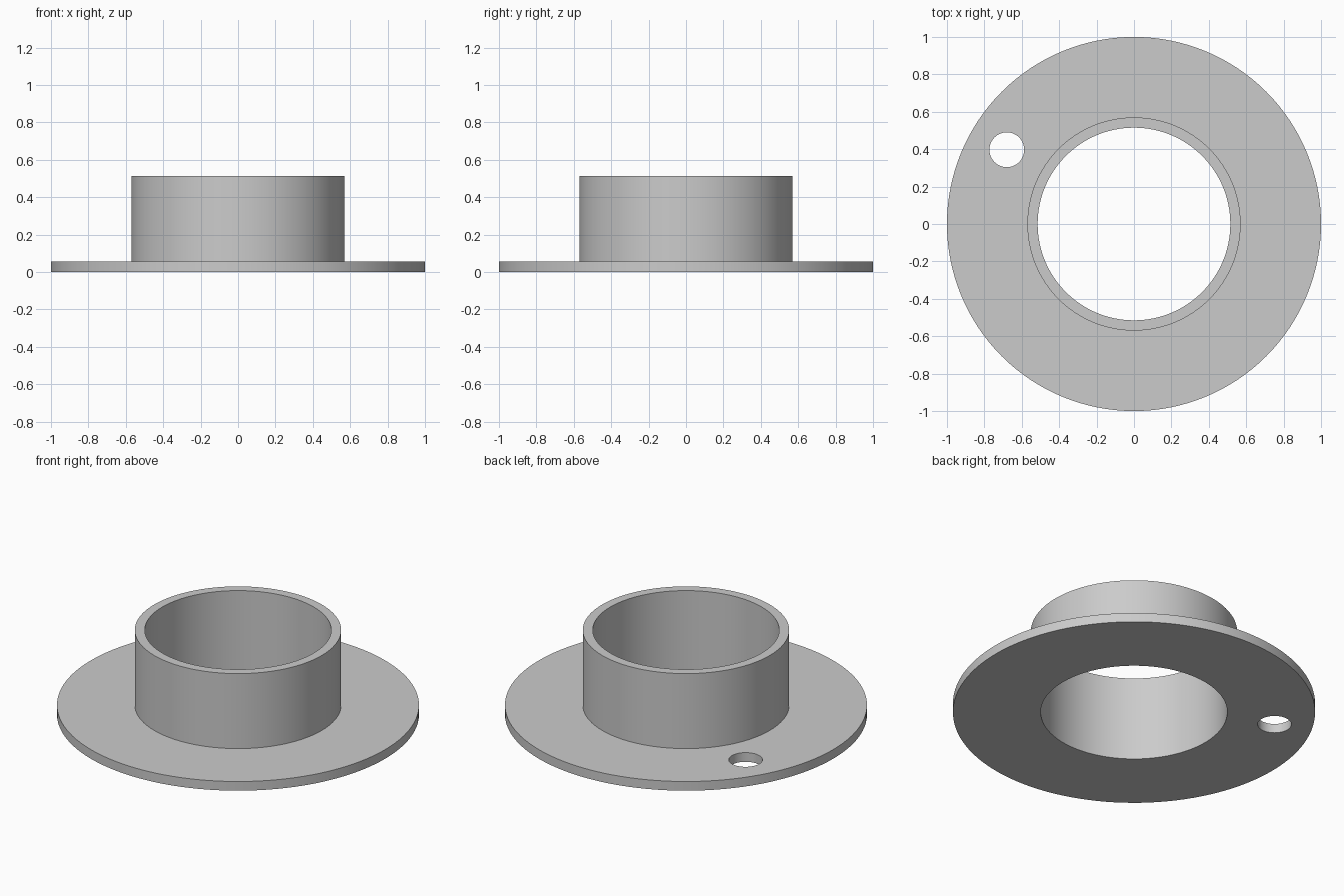
import bpy
import bmesh
from math import pi, radians
from mathutils import Vector

SEGMENTS = 128

cube = bpy.data.objects.get("Cube")
if cube:
    bpy.data.objects.remove(cube, do_unlink=True)

# Plain grey finish
grey = bpy.data.materials.new("plain_grey")
grey.use_nodes = True
colour = (0.6, 0.6, 0.6, 1)
grey.diffuse_color = colour
grey.node_tree.nodes["Principled BSDF"].inputs["Base Color"].default_value = colour


def lathe(name, profile):
    """Spin a closed (radius, height) profile around the z axis."""
    bm = bmesh.new()
    verts = [bm.verts.new((r, 0, z)) for r, z in profile]
    edges = [bm.edges.new((v, verts[(i + 1) % len(verts)])) for i, v in enumerate(verts)]
    bmesh.ops.spin(bm, geom=verts + edges, cent=(0, 0, 0), axis=(0, 0, 1),
                   angle=2 * pi, steps=SEGMENTS, use_merge=True)
    bmesh.ops.remove_doubles(bm, verts=bm.verts, dist=1e-5)
    bmesh.ops.recalc_face_normals(bm, faces=bm.faces)
    mesh = bpy.data.meshes.new(name)
    bm.to_mesh(mesh)
    bm.free()
    mesh.materials.append(grey)
    obj = bpy.data.objects.new(name, mesh)
    bpy.context.collection.objects.link(obj)
    return obj


# Thin round flange with a raised sleeve and one continuous bore
bore, sleeve, rim = 0.515, 0.57, 1.0
flange_top, sleeve_top = 0.056, 0.513
body = lathe("flanged_sleeve", [(bore, 0), (rim, 0), (rim, flange_top),
                                (sleeve, flange_top), (sleeve, sleeve_top),
                                (bore, sleeve_top)])

# Single mounting hole drilled through the flange
bpy.ops.mesh.primitive_cylinder_add(vertices=64, radius=0.093, depth=0.3,
                                    location=Vector((-0.68, 0.397, 0)))
drill = bpy.context.object
drill.name = "hole_cutter"
drill.hide_render = True
drill.data.materials.append(grey)
cut = body.modifiers.new("mounting_hole", "BOOLEAN")
cut.operation = "DIFFERENCE"
cut.solver = "EXACT"
cut.object = drill

bpy.ops.object.select_all(action="DESELECT")
body.select_set(True)
bpy.context.view_layer.objects.active = body
bpy.ops.object.modifier_apply(modifier=cut.name)
bpy.data.objects.remove(drill, do_unlink=True)

# Smooth round walls with crisp corners
bpy.ops.object.shade_smooth_by_angle(angle=radians(30))
